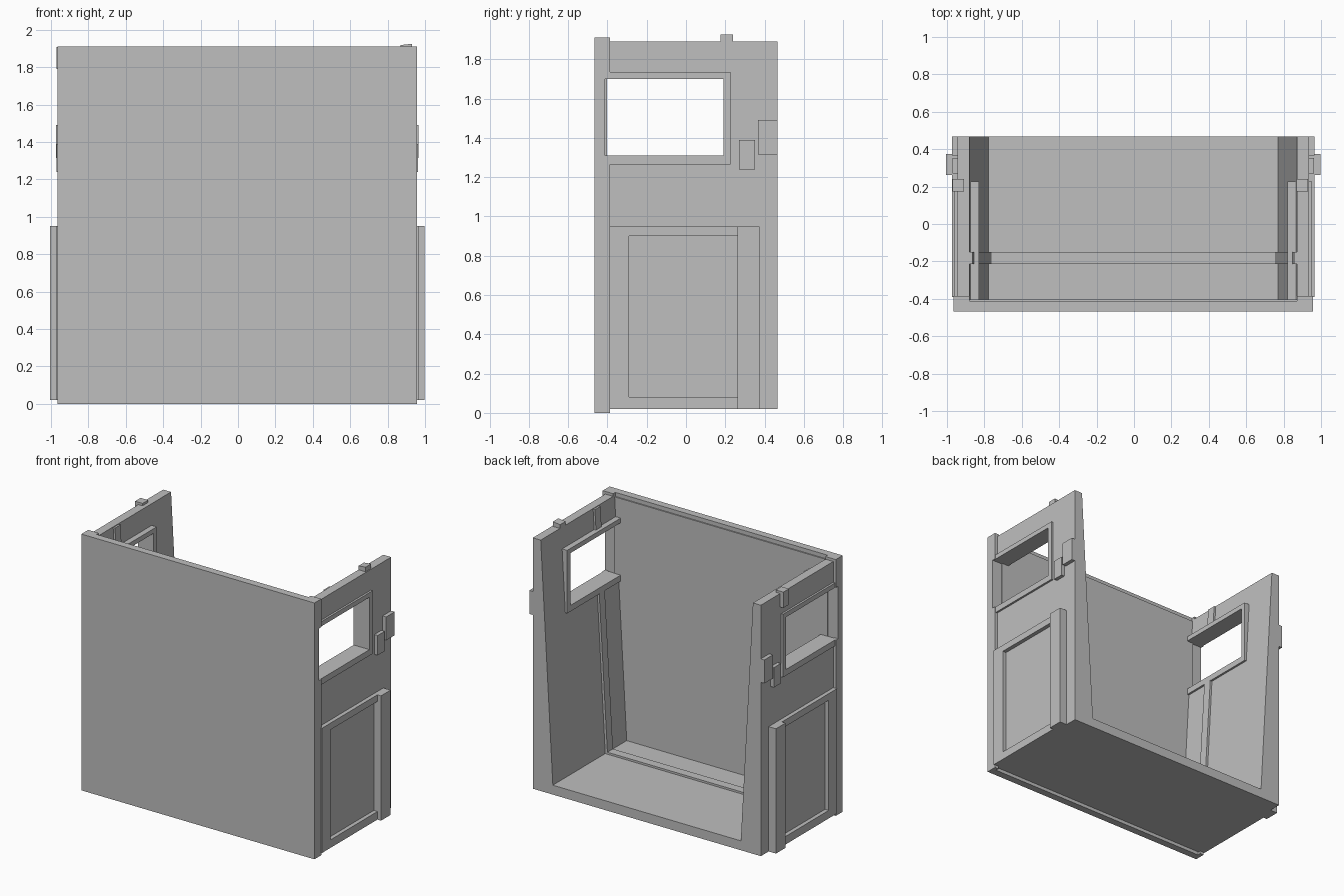
import bpy
import bmesh

if "Cube" in bpy.data.objects:
    bpy.data.objects.remove(bpy.data.objects["Cube"])

grey = bpy.data.materials.new("plain grey")
grey.use_nodes = True
grey.diffuse_color = (0.52, 0.52, 0.52, 1)
grey.node_tree.nodes["Principled BSDF"].inputs["Base Color"].default_value = (0.52, 0.52, 0.52, 1)

OFFSET = -0.004  # the body sits slightly off the centre line


def prism(name, profile, y0, y1):
    """Extrude an (x, z) profile along y."""
    bm = bmesh.new()
    face = bm.faces.new([bm.verts.new((x, y0, z)) for x, z in profile])
    ext = bmesh.ops.extrude_face_region(bm, geom=[face])
    moved = [v for v in ext["geom"] if isinstance(v, bmesh.types.BMVert)]
    bmesh.ops.translate(bm, verts=moved, vec=(0, y1 - y0, 0))
    bmesh.ops.recalc_face_normals(bm, faces=bm.faces[:])
    mesh = bpy.data.meshes.new(name)
    bm.to_mesh(mesh)
    bm.free()
    mesh.materials.append(grey)
    obj = bpy.data.objects.new(name, mesh)
    obj.location.x = OFFSET
    bpy.context.collection.objects.link(obj)
    return obj


def box(name, x, y, z):
    return prism(name, [(x[0], z[0]), (x[1], z[0]), (x[1], z[1]), (x[0], z[1])], *y)


def pair(name, x, y, z):
    """Mirrored boxes on both sides."""
    box("left_" + name, x, y, z)
    box("right_" + name, (-x[1], -x[0]), y, z)


def u_profile(outer, base, top, floor, inner_top, inner_floor):
    half = [(inner_floor, floor), (inner_top, top), (outer, top), (outer, base)]
    return half + [(-x, z) for x, z in reversed(half)]


# Floor and tapering side walls in one shell, with a raised rib inside
shell = prism("cab_shell", u_profile(0.94, 0.02, 1.89, 0.09, 0.875, 0.775), -0.405, 0.467)
rib = prism("inner_rib", u_profile(0.92, 0.04, 1.885, 0.105, 0.86, 0.757), -0.215, -0.15)

# Window openings through both walls
cutter = box("window_cutter", (-1.2, 1.2), (-0.6, 0.19), (1.31, 1.70))
cutter.hide_render = True
cutter.hide_viewport = True
cutter.display_type = "WIRE"
for obj in (shell, rib):
    mod = obj.modifiers.new("window", "BOOLEAN")
    mod.object = cutter
    mod.operation = "DIFFERENCE"
    mod.solver = "EXACT"

# Front wall with a slightly lower inner skin
box("front_wall", (-0.961, 0.961), (-0.467, -0.412), (0, 1.91))
box("front_wall_lining", (-0.88, 0.88), (-0.415, -0.403), (0.03, 1.88))
for z in ((0, 1.31), (1.70, 1.91)):
    pair("front_corner_post", (0.875 if z[0] else 0.93, 0.961), (-0.414, -0.386), z)

# Window frames standing proud on both wall faces
FRAME = (0.825, 0.955)
pair("window_sill", FRAME, (-0.405, 0.227), (1.265, 1.31))
pair("window_head", FRAME, (-0.405, 0.227), (1.70, 1.735))
pair("window_jamb", FRAME, (0.19, 0.227), (1.31, 1.70))

# Lower side panels: raised border around a sunken field
BORDER = (0.93, 0.97)
pair("panel_top_rail", BORDER, (-0.39, 0.265), (0.90, 0.95))
pair("panel_bottom_rail", BORDER, (-0.39, 0.265), (0.02, 0.08))
pair("panel_front_stile", BORDER, (-0.39, -0.29), (0.08, 0.90))
pair("panel_back_post", (0.93, 1.0), (0.262, 0.375), (0.02, 0.95))

# Small blocks behind the windows
pair("rear_block", (0.93, 0.969), (0.367, 0.467), (1.315, 1.49))
pair("latch_block", (0.93, 0.967), (0.27, 0.352), (1.24, 1.388))

# Roof clips, different on each side
prism("left_roof_clip", [(0.874, 1.86), (0.934, 1.86), (0.934, 1.925), (0.874, 1.918)], 0.175, 0.24)
box("right_roof_clip", (-0.967, -0.905), (0.175, 0.24), (1.79, 1.908))
